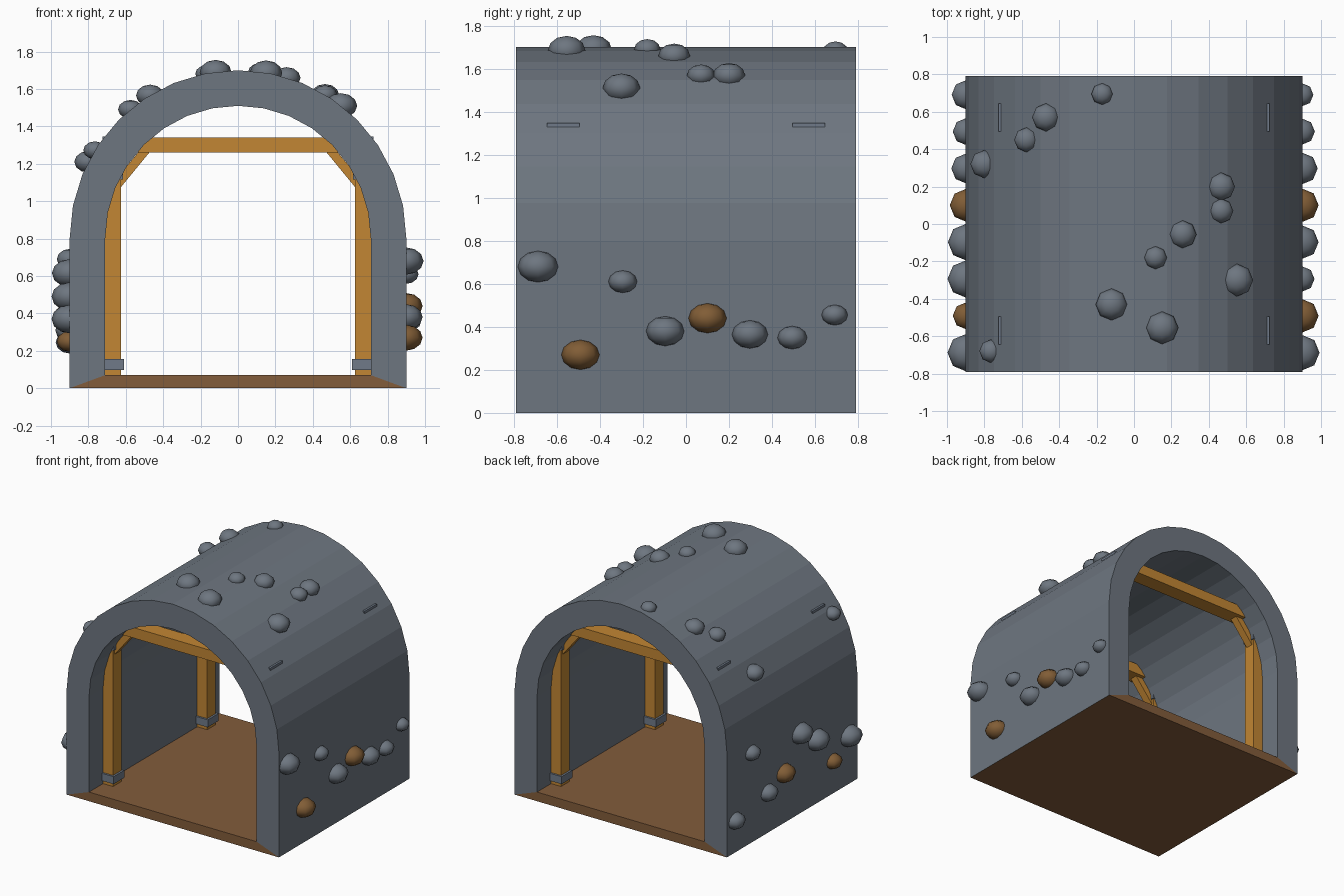
import bpy, bmesh, math

cube = bpy.data.objects.get("Cube")
if cube:
    bpy.data.objects.remove(cube, do_unlink=True)


def material(name, rgb):
    m = bpy.data.materials.new(name)
    m.use_nodes = True
    m.diffuse_color = (*rgb, 1)
    bsdf = next(n for n in m.node_tree.nodes if n.type == "BSDF_PRINCIPLED")
    bsdf.inputs["Base Color"].default_value = (*rgb, 1)
    bsdf.inputs["Roughness"].default_value = 0.9
    return m


STONE = material("grey stone", (0.155, 0.182, 0.217))
IRON = material("blue grey iron", (0.16, 0.195, 0.25))
TIMBER = material("orange timber", (0.54, 0.24, 0.033))
EARTH = material("brown earth", (0.225, 0.107, 0.043))
CLAY = material("brown rock", (0.22, 0.11, 0.037))


def finish(name, bm, mat, smooth=False):
    bmesh.ops.recalc_face_normals(bm, faces=bm.faces)
    mesh = bpy.data.meshes.new(name)
    bm.to_mesh(mesh)
    bm.free()
    mesh.materials.append(mat)
    for p in mesh.polygons:
        p.use_smooth = smooth
    ob = bpy.data.objects.new(name, mesh)
    bpy.context.scene.collection.objects.link(ob)
    return ob


def prism(name, outline, y, depth, mat):
    """Outline in x and z, extruded along y about its middle."""
    bm = bmesh.new()
    a, b = [[bm.verts.new((x, y + s * depth / 2, z)) for x, z in outline] for s in (-1, 1)]
    bm.faces.new(a)
    bm.faces.new(b)
    n = len(a)
    for i in range(n):
        j = (i + 1) % n
        bm.faces.new((a[i], a[j], b[j], b[i]))
    return finish(name, bm, mat)


def box(name, x0, x1, z0, z1, y, depth, mat):
    return prism(name, [(x0, z0), (x1, z0), (x1, z1), (x0, z1)], y, depth, mat)


# Vaulted shell
SPRING, OUTER, INNER, LENGTH, STEPS = 0.8, 0.9, 0.71, 1.58, 16
FLOOR = 0.07


def arch(radius, foot):
    arc = [(radius * math.cos(math.pi * i / STEPS), SPRING + radius * math.sin(math.pi * i / STEPS))
           for i in range(STEPS + 1)]
    return [(radius, foot)] + arc + [(-radius, foot)]


bm = bmesh.new()
rings = [[bm.verts.new((x, y, z)) for x, z in arch(r, foot)]
         for r, foot, y in ((OUTER, 0, -LENGTH / 2), (OUTER, 0, LENGTH / 2),
                            (INNER, FLOOR, LENGTH / 2), (INNER, FLOOR, -LENGTH / 2))]
for k in range(4):
    p, q = rings[k], rings[(k + 1) % 4]
    for i in range(len(p) - 1):
        bm.faces.new((p[i], p[i + 1], q[i + 1], q[i]))
finish("tunnel_shell", bm, STONE)

# Floor slab
prism("floor", [(-OUTER, 0), (OUTER, 0), (INNER, FLOOR), (-INNER, FLOOR)], 0, LENGTH, EARTH)

# Two timber frames
for end, y in (("front", -0.57), ("back", 0.57)):
    box(end + "_beam", -0.7, 0.7, 1.26, 1.34, y, 0.12, TIMBER)
    for side, s in (("left", 1), ("right", -1)):
        tag = end + "_" + side
        box(tag + "_post", s * 0.625, s * 0.72, FLOOR, 1.2, y, 0.1, TIMBER)
        box(tag + "_shoe", s * 0.61, s * 0.73, 0.098, 0.155, y, 0.13, IRON)
        box(tag + "_beam_cap", s * 0.6, s * 0.725, 1.25, 1.347, y, 0.15, IRON)
        prism(tag + "_brace", [(s * 0.63, 1.07), (s * 0.47, 1.265), (s * 0.53, 1.265), (s * 0.63, 1.145)],
              y, 0.06, TIMBER)
        box(tag + "_brace_clip", s * 0.615, s * 0.637, 1.115, 1.157, y, 0.11, IRON)


# Embedded rocks
def rock(name, x, y, z, r, mat):
    bm = bmesh.new()
    bmesh.ops.create_uvsphere(bm, u_segments=8, v_segments=6, radius=r)
    bmesh.ops.scale(bm, vec=(1, 1, 0.77), verts=bm.verts)
    bmesh.ops.translate(bm, vec=(x, y, z), verts=bm.verts)
    finish(name, bm, mat, True)


# Wall rocks, evenly spaced from front to back: height and radius
LEFT = [(0.68, 0.095), (0.27, 0.09), (0.61, 0.068), (0.38, 0.09),
        (0.44, 0.09), (0.365, 0.085), (0.35, 0.07), (0.455, 0.062)]
RIGHT = [(0.37, 0.1), (0.25, 0.072), (0.49, 0.1), (0.615, 0.098),
         (0.385, 0.088), (0.31, 0.08), (0.69, 0.072), (0.245, 0.078)]
for side, s, rows in (("left", 1, LEFT), ("right", -1, RIGHT)):
    for i, (z, r) in enumerate(rows):
        rock(f"{side}_wall_rock_{i + 1}", s * 0.897, -0.688 + i * 0.197, z, r,
             CLAY if i in (1, 4) else STONE)

# Roof rocks: x, y and radius, seated on the vault
ROOF = [(-0.17, 0.695, 0.058), (-0.47, 0.57, 0.075), (-0.575, 0.45, 0.066), (-0.8, 0.32, 0.075),
        (-0.765, -0.68, 0.062), (0.465, 0.2, 0.075), (0.465, 0.07, 0.066), (0.26, -0.055, 0.074),
        (0.115, -0.18, 0.061), (0.55, -0.3, 0.087), (-0.12, -0.43, 0.085), (0.15, -0.555, 0.087)]
for i, (x, y, r) in enumerate(ROOF):
    rock(f"roof_rock_{i + 1}", x, y, SPRING + math.sqrt(OUTER ** 2 - x * x) - 0.002, r, STONE)
